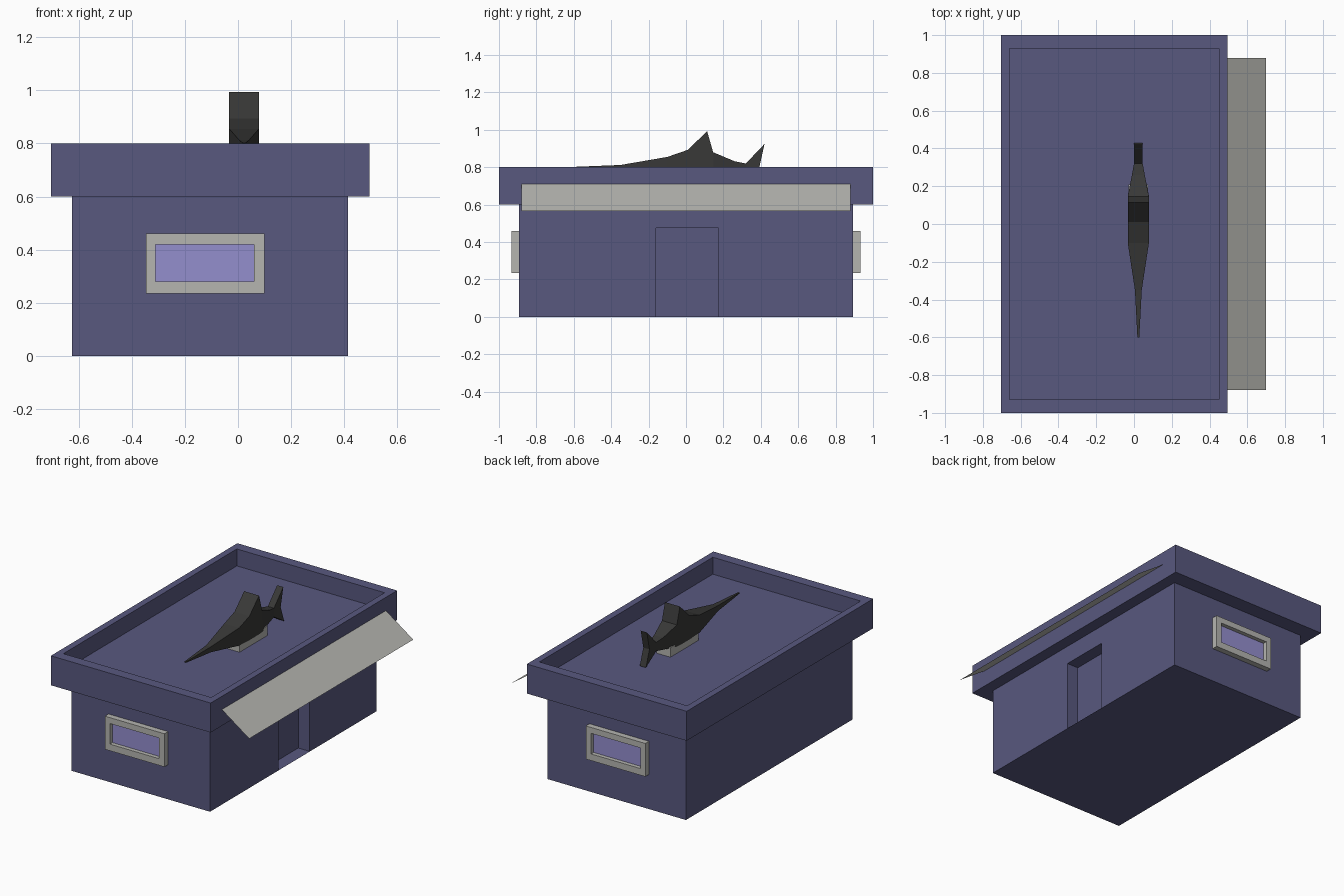
import bpy, bmesh

if "Cube" in bpy.data.objects:
    bpy.data.objects.remove(bpy.data.objects["Cube"])


def material(name, rgb):
    lin = [((c / 255 + 0.055) / 1.055) ** 2.4 for c in rgb]
    m = bpy.data.materials.new(name)
    m.diffuse_color = (*lin, 1)
    m.use_nodes = True
    m.node_tree.nodes["Principled BSDF"].inputs["Base Color"].default_value = m.diffuse_color
    return m


WALL = material("slate purple", (88, 88, 127))
GREY = material("warm grey", (181, 181, 176))
GLASS = material("lilac glass", (148, 142, 206))
DARK = material("charcoal", (56, 56, 55))


def finish(name, bm, mat, fix=True):
    if fix:
        bmesh.ops.recalc_face_normals(bm, faces=bm.faces)
    me = bpy.data.meshes.new(name)
    bm.to_mesh(me)
    bm.free()
    me.materials.append(mat)
    ob = bpy.data.objects.new(name, me)
    bpy.context.collection.objects.link(ob)
    return ob


def loft(name, rings, mat, closed=False):
    """Skin rings of points; cap the ends, or join last ring to first."""
    bm = bmesh.new()
    vs = [[bm.verts.new(p) for p in r] for r in rings]
    n = len(vs[0])
    pairs = list(zip(vs, vs[1:])) + ([(vs[-1], vs[0])] if closed else [])
    for a, b in pairs:
        for i in range(n):
            j = (i + 1) % n
            bm.faces.new((a[i], a[j], b[j], b[i]))
    if not closed:
        bm.faces.new(vs[0])
        bm.faces.new(vs[-1])
    return finish(name, bm, mat)


def rect_xy(x0, x1, y0, y1, z):
    return [(x0, y0, z), (x1, y0, z), (x1, y1, z), (x0, y1, z)]


def rect_xz(x0, x1, z0, z1, y):
    return [(x0, y, z0), (x1, y, z0), (x1, y, z1), (x0, y, z1)]


# Walls with a recessed doorway in the right side
X0, X1, Y, H = -0.625, 0.415, 0.893, 0.6
D0, D1, DH, DX = -0.16, 0.175, 0.475, 0.33


def side(x, y0, y1, z0, z1):
    return [(x, y0, z0), (x, y1, z0), (x, y1, z1), (x, y0, z1)]


quads = [
    side(X1, -Y, D0, 0, H), side(X1, D1, Y, 0, H), side(X1, D0, D1, DH, H),
    side(X0, -Y, Y, 0, H)[::-1],
    rect_xz(X0, X1, 0, H, -Y), rect_xz(X0, X1, 0, H, Y)[::-1],
    rect_xy(X0, X1, -Y, Y, 0)[::-1], rect_xy(X0, X1, -Y, Y, H),
    # doorway: back panel, jambs, lintel, threshold
    side(DX, D0, D1, 0, DH)[::-1],
    rect_xz(DX, X1, 0, DH, D0)[::-1], rect_xz(DX, X1, 0, DH, D1),
    rect_xy(DX, X1, D0, D1, DH)[::-1], rect_xy(DX, X1, D0, D1, 0.002),
]
bm = bmesh.new()
for q in quads:
    bm.faces.new([bm.verts.new(p) for p in q])
finish("walls", bm, WALL, fix=False)

# Flat roof with parapet
outer, inner = (-0.705, 0.495, -1, 1), (-0.66, 0.45, -0.93, 0.93)
loft("roof", [rect_xy(*outer, 0.6), rect_xy(*outer, 0.8),
              rect_xy(*inner, 0.8), rect_xy(*inner, 0.685)], WALL)

# Front and back windows
for name, s in (("front", -1), ("back", 1)):
    o, i = (-0.347, 0.1, 0.235, 0.46), (-0.31, 0.06, 0.28, 0.42)
    a, b = s * 0.89, s * 0.932
    loft(name + "_window_frame", [rect_xz(*o, a), rect_xz(*o, b),
                                  rect_xz(*i, b), rect_xz(*i, a)], GREY, closed=True)
    loft(name + "_window_glass", [rect_xz(*i, s * 0.896), rect_xz(*i, s * 0.904)], GLASS)

# Sloping sheet awning over the door
bm = bmesh.new()
bm.faces.new([bm.verts.new(p) for p in (
    (0.495, -0.88, 0.71), (0.70, -0.88, 0.567), (0.70, 0.88, 0.567), (0.495, 0.88, 0.71))])
finish("awning", bm, GREY, fix=False)

# Plinth on the roof
loft("plinth", [rect_xy(-0.03, 0.075, -0.09, 0.21, z) for z in (0.685, 0.75)], GREY)

# Fish body: stations of top y, top z, bottom y, bottom z, half width
CX = 0.023
stations = [
    (-0.60, 0.802, -0.60, 0.795, 0.005), (-0.35, 0.812, -0.35, 0.775, 0.018),
    (-0.10, 0.855, -0.10, 0.735, 0.056), (0.01, 0.893, 0.01, 0.73, 0.056),
    (0.113, 0.993, 0.10, 0.73, 0.056), (0.145, 0.88, 0.15, 0.733, 0.056),
    (0.26, 0.832, 0.25, 0.748, 0.034), (0.32, 0.82, 0.32, 0.76, 0.023),
]
loft("fish_body", [[(CX - w, yb, zb), (CX + w, yb, zb), (CX + w, yt, zt), (CX - w, yt, zt)]
                   for yt, zt, yb, zb, w in stations], DARK)

# Forked tail
tail = [(0.32, 0.82), (0.42, 0.925), (0.392, 0.80), (0.43, 0.69), (0.32, 0.76)]
loft("fish_tail", [[(CX + dx, y, z) for y, z in tail] for dx in (-0.023, 0.023)], DARK)
